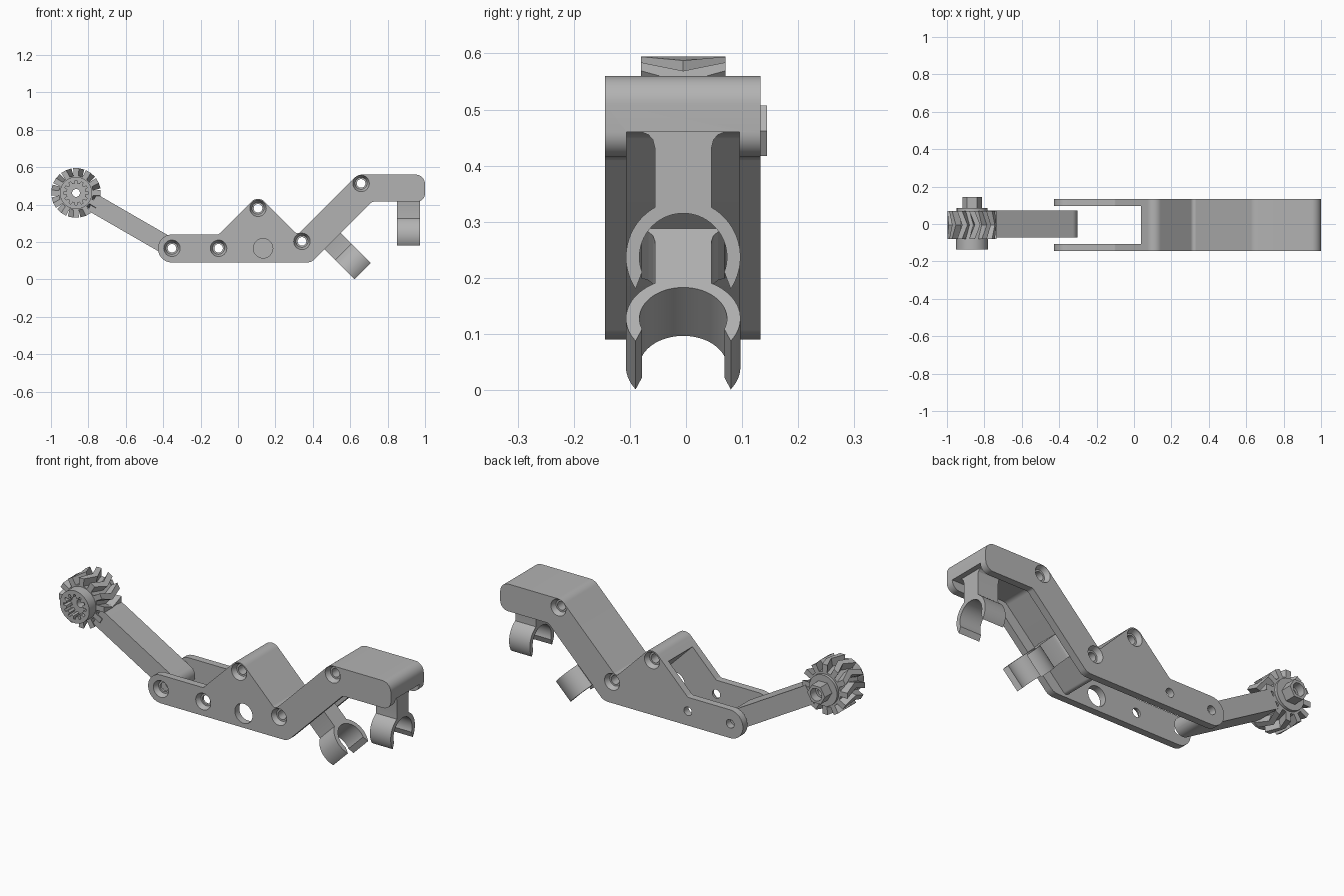
import bpy, bmesh, math
from mathutils import Matrix, Vector

if "Cube" in bpy.data.objects:
    bpy.data.objects.remove(bpy.data.objects["Cube"])

grey = bpy.data.materials.new("plain grey")
grey.diffuse_color = (0.45, 0.45, 0.45, 1)
grey.use_nodes = True
grey.node_tree.nodes["Principled BSDF"].inputs["Base Color"].default_value = grey.diffuse_color


def finish(name, bm, mat=None):
    if mat:
        bm.transform(mat)
    bmesh.ops.recalc_face_normals(bm, faces=bm.faces)
    me = bpy.data.meshes.new(name)
    bm.to_mesh(me)
    bm.free()
    me.materials.append(grey)
    ob = bpy.data.objects.new(name, me)
    bpy.context.collection.objects.link(ob)
    return ob


def loft(name, rings, mat=None):
    """Skin a list of (y, [(x, z), ...]) rings and cap both ends."""
    bm = bmesh.new()
    vs = [[bm.verts.new((x, y, z)) for x, z in pts] for y, pts in rings]
    n = len(vs[0])
    for a, b in zip(vs, vs[1:]):
        for i in range(n):
            bm.faces.new((a[i], a[(i + 1) % n], b[(i + 1) % n], b[i]))
    bm.faces.new(vs[0])
    bm.faces.new(vs[-1])
    return finish(name, bm, mat)


def prism(name, pts, y0, y1, mat=None):
    return loft(name, [(y0, pts), (y1, pts)], mat)


def circle(cx, cz, r, n=32, start=0.0):
    return [(cx + r * math.cos(start + math.tau * i / n),
             cz + r * math.sin(start + math.tau * i / n)) for i in range(n)]


def rounded(corners, steps=10):
    """Polygon from (x, z, radius) corners with filleted corners."""
    out = []
    for i, (x, z, r) in enumerate(corners):
        p = Vector((x, z))
        if r == 0:
            out.append((x, z))
            continue
        a = (Vector(corners[i - 1][:2]) - p).normalized()
        b = (Vector(corners[(i + 1) % len(corners)][:2]) - p).normalized()
        half = a.angle(b) / 2
        c = p + (a + b).normalized() * (r / math.sin(half))
        s = p + a * (r / math.tan(half)) - c
        e = p + b * (r / math.tan(half)) - c
        a0 = math.atan2(s.y, s.x)
        da = (math.atan2(e.y, e.x) - a0 + math.pi) % math.tau - math.pi
        for k in range(steps + 1):
            t = a0 + da * k / steps
            out.append((c.x + r * math.cos(t), c.y + r * math.sin(t)))
    return out


def cut(ob, cutter, keep=False):
    m = ob.modifiers.new("cut", 'BOOLEAN')
    m.operation, m.solver, m.object = 'DIFFERENCE', 'EXACT', cutter
    bpy.context.view_layer.objects.active = ob
    bpy.ops.object.modifier_apply(modifier=m.name)
    if not keep:
        bpy.data.objects.remove(cutter)


YC = -0.005

# bracket: one outline across the full width, hollowed between the side plates
bracket = prism("bracket", rounded([
    (-0.428, 0.09, 0.0745), (-0.428, 0.24, 0.0745), (-0.104, 0.24, 0.02),
    (0.107, 0.451, 0.05), (0.3185, 0.2385, 0.02), (0.64, 0.56, 0.06),
    (1.0, 0.56, 0.05), (1.0, 0.415, 0.045), (0.717, 0.415, 0.02),
    (0.392, 0.09, 0.06)]), -0.144, 0.133)
cut(bracket, prism("pocket", rounded([
    (-0.6, -0.1, 0), (-0.6, 0.53, 0), (-0.1137, 0.53, 0), (0.0363, 0.38, 0.05),
    (0.3185, 0.0975, 0.02), (0.681, 0.46, 0.04), (1.1, 0.46, 0), (1.1, -0.1, 0)]),
    -0.106, 0.095))

# screw holes: countersunk in front, the upper three also at the back
screws = [(-0.353, 0.166, False), (-0.104, 0.166, False), (0.107, 0.38, True),
          (0.342, 0.203, True), (0.658, 0.513, True)]
for x, z, both in screws:
    cut(bracket, prism("hole", circle(x, z, 0.023), -0.3, 0.3))
    cut(bracket, loft("sink", [(-0.15, circle(x, z, 0.047)),
                               (-0.118, circle(x, z, 0.032))]))
    if both:
        cut(bracket, loft("sink", [(0.139, circle(x, z, 0.047)),
                                   (0.107, circle(x, z, 0.032))]))
cut(bracket, prism("large_hole", circle(0.134, 0.166, 0.052, 40), -0.2, -0.05))

# arm from the pivot to the gear
PX, PZ, GX, GZ = -0.353, 0.166, -0.866, 0.462
length = math.hypot(GX - PX, GZ - PZ)
tilt = math.atan2(GZ - PZ, PX - GX)
arm = prism("arm", rounded([(0.05, -0.05, 0.0495), (0.05, 0.05, 0.0495),
                            (0.1 - length, 0.05, 0), (0.1 - length, -0.05, 0)]),
            -0.073, 0.073,
            Matrix.Translation((PX, 0, PZ)) @ Matrix.Rotation(tilt, 4, 'Y'))
cut(arm, prism("pivot_hole", circle(PX, PZ, 0.023), -0.3, 0.3))


# herringbone gear
def teeth(twist, n, root, tip, wr, wt):
    pts = []
    for i in range(n):
        for r, d in ((root, -wr), (tip, -wt), (tip, wt), (root, wr)):
            t = math.radians(360 * i / n + d + twist + 90)
            pts.append((GX + r * math.cos(t), GZ + r * math.sin(t)))
    return pts


spec = (12, 0.092, 0.133, 8.5, 6.5)
gear = loft("gear", [(-0.08, teeth(0, *spec)), (YC, teeth(-13, *spec)),
                     (0.07, teeth(0, *spec))])
hub = prism("gear_hub", circle(GX, GZ, 0.086, 48), -0.136, -0.078)
cut(hub, prism("spline", teeth(0, 12, 0.05, 0.066, 8, 5), -0.2, -0.088))
collar = prism("gear_collar", circle(GX, GZ, 0.082, 48), 0.068, 0.085)
hexagon = prism("gear_hex_end", circle(GX, GZ, 0.052, 6), 0.083, 0.144)
cut(hexagon, prism("hex_recess", circle(GX, GZ, 0.033), 0.1, 0.2))
for part in (gear, hub, collar, hexagon):
    cut(part, prism("axle_hole", circle(GX, GZ, 0.021), -0.3, 0.3))

# two identical tube clips on necks, hanging from the bracket's web
half = [(0.075, -0.09), (0.074, -0.1), (0.062, -0.105), (0.054, -0.114), (0.05, -0.13)]
for r, a0, a1, n in ((0.102, 29.4, 123.8, 20), (0.078, 110, 0, 24)):
    for k in range(n + 1):
        a = math.radians(a0 + (a1 - a0) * k / n)
        half.append((r * math.sin(a), -0.323 + r * math.cos(a)))
clip_profile = half + [(-u, v) for u, v in reversed(half[:-1])]
for name, x, z, angle in (("end_clip", 0.912, 0.56, 0),
                          ("slope_clip", 0.398, 0.313, -45)):
    prism(name, clip_profile, -0.061, 0.061,
          Matrix.Translation((x, YC, z)) @
          Matrix.Rotation(math.radians(angle), 4, 'Y') @
          Matrix.Rotation(math.radians(90), 4, 'Z'))

# smooth the round surfaces, keep edges crisp
for ob in bpy.data.objects:
    ob.select_set(True)
bpy.context.view_layer.objects.active = bracket
bpy.ops.object.shade_smooth_by_angle(angle=math.radians(25))
